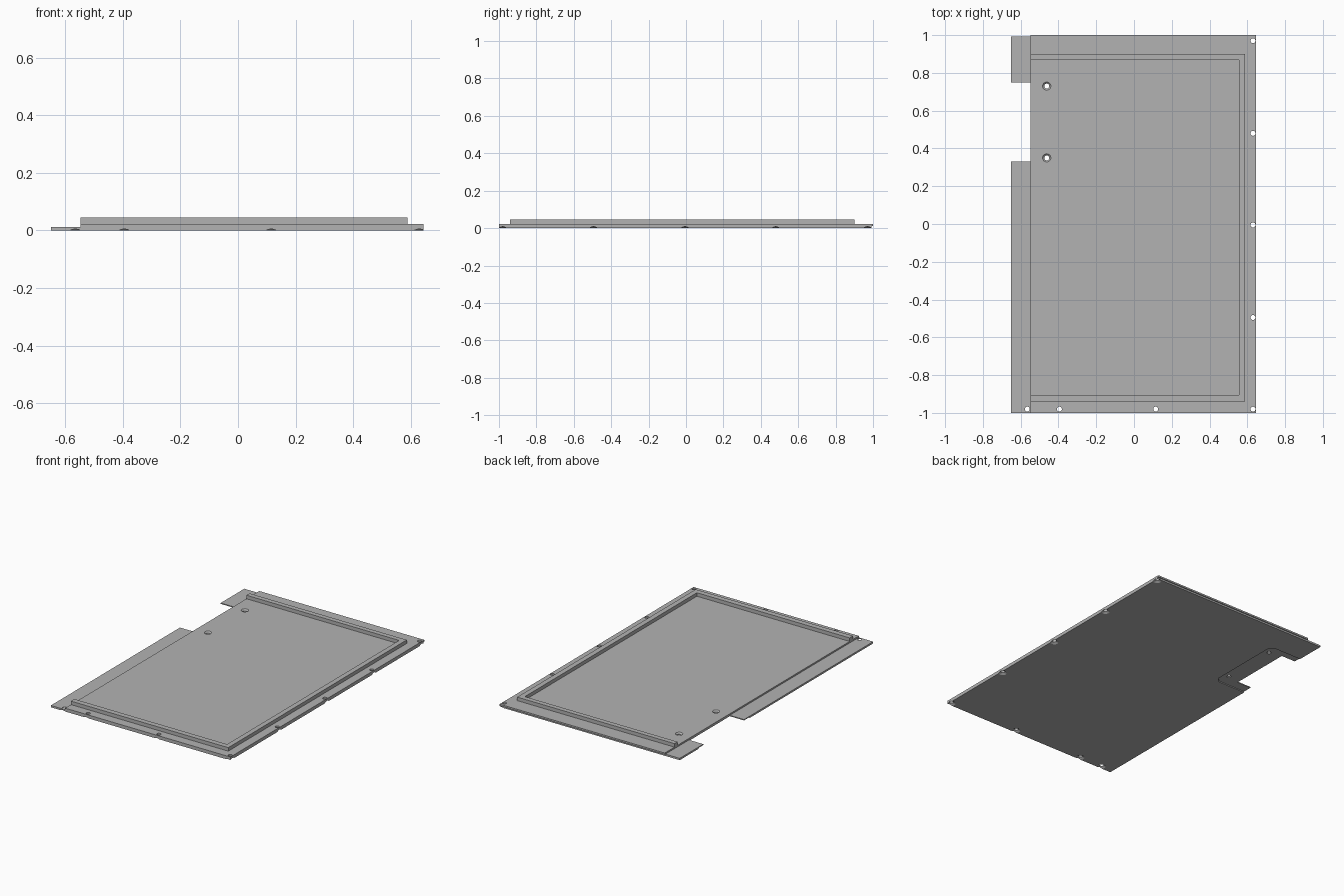
import bpy, bmesh

cube = bpy.data.objects.get("Cube")
if cube:
    bpy.data.objects.remove(cube, do_unlink=True)

grey = bpy.data.materials.new("plain grey")
grey.use_nodes = True
GREY = (0.45, 0.45, 0.45, 1)
grey.diffuse_color = GREY
grey.node_tree.nodes["Principled BSDF"].inputs["Base Color"].default_value = GREY


def make_object(name, bm):
    bmesh.ops.recalc_face_normals(bm, faces=bm.faces)
    mesh = bpy.data.meshes.new(name)
    bm.to_mesh(mesh)
    bm.free()
    mesh.materials.append(grey)
    obj = bpy.data.objects.new(name, mesh)
    bpy.context.collection.objects.link(obj)
    return obj


def prism(name, outline, low, high):
    bm = bmesh.new()
    face = bm.faces.new([bm.verts.new((x, y, low)) for x, y in outline])
    side = bmesh.ops.extrude_face_region(bm, geom=[face])["geom"]
    for v in side:
        if isinstance(v, bmesh.types.BMVert):
            v.co.z = high
    return make_object(name, bm)


def box(x0, x1, y0, y1):
    return [(x0, y0), (x1, y0), (x1, y1), (x0, y1)]


def cone(x, y, r_low, r_high, low, high):
    bm = bmesh.new()
    bmesh.ops.create_cone(bm, cap_ends=True, segments=24, radius1=r_low,
                          radius2=r_high, depth=high - low)
    bmesh.ops.translate(bm, verts=bm.verts, vec=(x, y, (low + high) / 2))
    return make_object("cutter", bm)


def combine(target, other, operation):
    mod = target.modifiers.new("combine", "BOOLEAN")
    mod.operation = operation
    mod.solver = "EXACT"
    mod.object = other
    bpy.context.view_layer.objects.active = target
    bpy.ops.object.modifier_apply(modifier=mod.name)
    bpy.data.objects.remove(other, do_unlink=True)


LEFT, RIGHT, STEP = -0.65, 0.645, -0.547
TOP = 0.022

# Thin lower plate with the notch in its side tab
plate = prism("cover_plate", [
    (LEFT, -1), (RIGHT, -1), (RIGHT, 0.993), (LEFT, 0.993),
    (LEFT, 0.75), (STEP, 0.75), (STEP, 0.33), (LEFT, 0.33)], 0, 0.012)

# Thicker panel, whose back edge overhangs as a lip
combine(plate, prism("panel", box(STEP, RIGHT, -1, 1), 0.011, TOP), "UNION")

# Raised rim on three sides
combine(plate, prism("rim", [
    (STEP, -0.94), (0.588, -0.94), (0.588, 0.9), (STEP, 0.9),
    (STEP, 0.868), (0.555, 0.868), (0.555, -0.905), (STEP, -0.905)],
    0.02, 0.045), "UNION")

# Shallow pocket under the notch, with clipped corners
combine(plate, prism("cutter", [
    (-0.7, 0.27), (-0.45, 0.27), (-0.42, 0.3),
    (-0.42, 0.77), (-0.45, 0.8), (-0.7, 0.8)], -0.01, 0.006), "DIFFERENCE")

# Edge screw holes, countersunk from below
edge_holes = [(x, -0.98) for x in (-0.565, -0.395, 0.115)]
edge_holes += [(0.63, y) for y in (-0.98, -0.495, -0.005, 0.48, 0.97)]
for x, y in edge_holes:
    combine(plate, cone(x, y, 0.013, 0.013, -0.01, 0.05), "DIFFERENCE")
    combine(plate, cone(x, y, 0.028, 0.012, -0.001, 0.01), "DIFFERENCE")

# Two panel holes, countersunk from above
for y in (0.35, 0.73):
    combine(plate, cone(-0.462, y, 0.013, 0.013, -0.01, 0.05), "DIFFERENCE")
    combine(plate, cone(-0.462, y, 0.012, 0.023, 0.012, 0.023), "DIFFERENCE")
